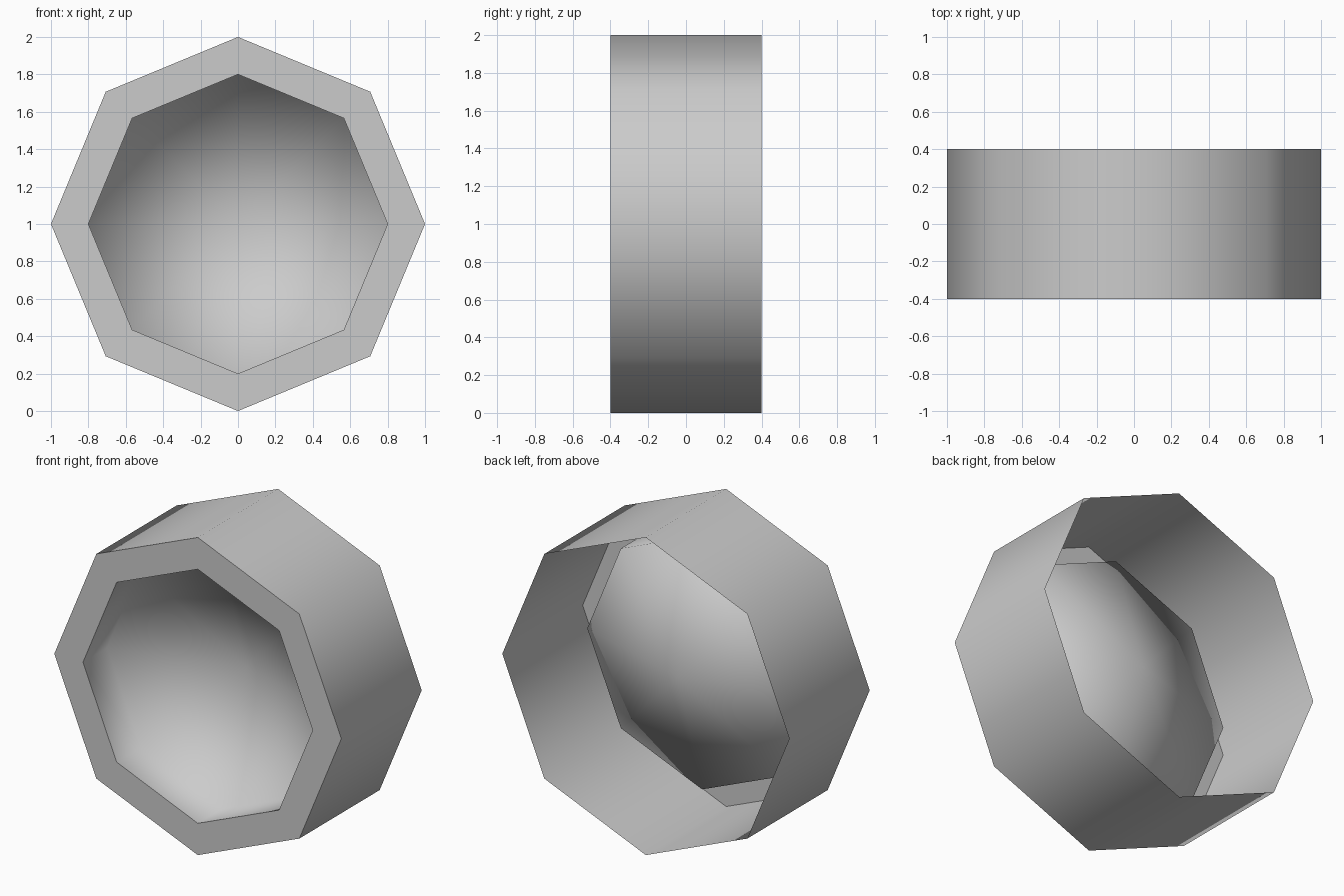
import bpy
import bmesh
from math import cos, sin, pi

SIDES = 8
OUTER, INNER = 1.0, 0.8
FRONT, BACK = -0.4, 0.4
RIM, TIP = -0.16, 0.08

cube = bpy.data.objects.get("Cube")
if cube:
    bpy.data.objects.remove(cube, do_unlink=True)

# Single grey material
grey = bpy.data.materials.new("light_grey")
grey.use_nodes = True
colour = (0.6, 0.6, 0.6, 1.0)
grey.diffuse_color = colour
grey.node_tree.nodes["Principled BSDF"].inputs["Base Color"].default_value = colour


def octagon(bm, radius, y):
    """Ring of vertices around the y axis, with a corner at the top."""
    angles = [2 * pi * i / SIDES for i in range(SIDES)]
    return [bm.verts.new((radius * cos(a), y, 1 + radius * sin(a))) for a in angles]


def loft(name, start, end, apex=None, smooth=True):
    """Join two octagons, each (radius, y), and optionally close the second to a point."""
    bm = bmesh.new()
    a, b = octagon(bm, *start), octagon(bm, *end)
    tip = bm.verts.new((0, apex, 1)) if apex is not None else None
    for i in range(SIDES):
        j = (i + 1) % SIDES
        bm.faces.new((a[i], a[j], b[j], b[i]))
        if tip:
            bm.faces.new((b[i], b[j], tip))
    for face in bm.faces:
        face.smooth = smooth
    mesh = bpy.data.meshes.new(name)
    bm.to_mesh(mesh)
    bm.free()
    mesh.materials.append(grey)
    bpy.context.collection.objects.link(bpy.data.objects.new(name, mesh))


# Outer shell, open at the back
loft("outer_shell", (OUTER, BACK), (OUTER, FRONT))
# Flat front rim
loft("front_rim", (OUTER, FRONT), (INNER, FRONT), smooth=False)
# Recess: straight wall, then a shallow cone pointing to the back
loft("recessed_bowl", (INNER, FRONT), (INNER, RIM), apex=TIP)
